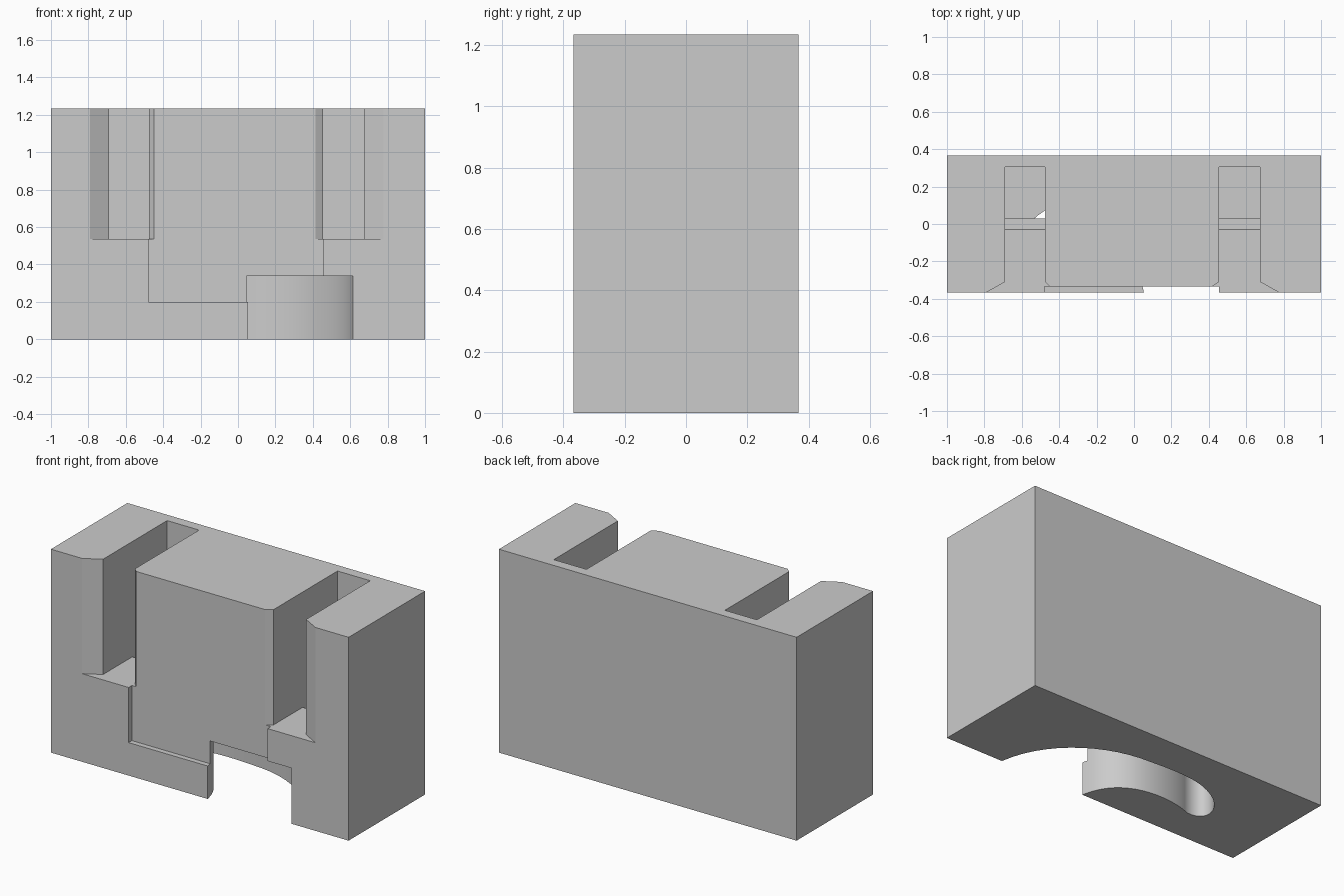
import bpy
import bmesh
from mathutils import Vector
from mathutils.geometry import interpolate_bezier

old = bpy.data.objects.get("Cube")
if old:
    bpy.data.objects.remove(old, do_unlink=True)

grey = bpy.data.materials.new("plain_grey")
grey.use_nodes = True
grey.diffuse_color = (0.6, 0.6, 0.6, 1)
grey.node_tree.nodes["Principled BSDF"].inputs["Base Color"].default_value = grey.diffuse_color

HALF_X, HALF_Y, TOP = 1.0, 0.367, 1.235
FRONT = -0.45   # cutters start ahead of the front face
FLOOR = 0.535   # slot floor height


def prism(name, profile, start, end, axis="z"):
    """Extrude a closed profile along z (x, y points) or x (y, z points)."""
    bm = bmesh.new()
    place = (lambda p: (p[0], p[1], start)) if axis == "z" else (lambda p: (start, p[0], p[1]))
    face = bm.faces.new([bm.verts.new(place(p)) for p in profile])
    new = bmesh.ops.extrude_face_region(bm, geom=[face])["geom"]
    shift = Vector((0, 0, end - start)) if axis == "z" else Vector((end - start, 0, 0))
    bmesh.ops.translate(bm, vec=shift, verts=[g for g in new if isinstance(g, bmesh.types.BMVert)])
    bmesh.ops.recalc_face_normals(bm, faces=bm.faces)
    mesh = bpy.data.meshes.new(name)
    bm.to_mesh(mesh)
    bm.free()
    obj = bpy.data.objects.new(name, mesh)
    bpy.context.collection.objects.link(obj)
    mesh.materials.append(grey)
    return obj


def rect(x0, x1, y0, y1):
    return [(x0, y0), (x1, y0), (x1, y1), (x0, y1)]


def curve(points, steps=14):
    return [p.to_2d() for p in interpolate_bezier(*[Vector(p).to_3d() for p in points], steps)]


block = prism("block", rect(-HALF_X, HALF_X, -HALF_Y, HALF_Y), 0, TOP)
cutters = []

# Shallow recess on the front
cutters.append(prism("recess_cutter", rect(-0.478, 0.455, FRONT, -0.335), 0.2, TOP + 0.1))

# Two upright slots with flared mouths, a ramp and a deeper pocket behind
for side, outer, inner, lip in (("right", -0.69, -0.475, -0.45), ("left", 0.675, 0.455, 0.415)):
    flare = outer + (outer - inner) * 1.2
    mouth_y = -0.31 - abs(flare - outer) * 0.56
    profile = [(outer, 0.305), (inner, 0.305), (inner, -0.31), (lip, -0.335),
               (lip, mouth_y), (flare, mouth_y), (outer, -0.31)]
    cutters.append(prism(side + "_slot_cutter", profile, FLOOR, TOP + 0.1))
    pocket = [(-0.03, FLOOR + 0.05), (-0.03, FLOOR), (0.03, 0.44), (0.03, 0.2),
              (0.305, 0.2), (0.305, FLOOR + 0.05)]
    cutters.append(prism(side + "_pocket_cutter", pocket, outer, inner, "x"))

# Curved channel in the underside, from the front mouth to a rounded end
channel = curve([(0.615, -0.367), (0.57, -0.06), (0.3, 0.13), (0, 0.137)])
channel += curve([(0, 0.137), (-0.15, 0.15), (-0.28, 0.15), (-0.37, 0.12)], 6)[1:]
channel += curve([(-0.37, 0.12), (-0.62, 0.04), (-0.67, -0.17), (-0.5, -0.155)])[1:]
channel += curve([(-0.5, -0.155), (-0.4, -0.11), (-0.22, -0.09), (-0.1, -0.15)])[1:]
channel += curve([(-0.1, -0.15), (0, -0.2), (0.035, -0.28), (0.053, -0.367)])[1:]
channel += [(0.053, FRONT), (0.615, FRONT)]
cutters.append(prism("channel_cutter", channel, -0.1, 0.338))

# Carve the block
bpy.context.view_layer.objects.active = block
for cutter in cutters:
    mod = block.modifiers.new("carve", "BOOLEAN")
    mod.operation = "DIFFERENCE"
    mod.solver = "EXACT"
    mod.object = cutter
    bpy.ops.object.modifier_apply(modifier=mod.name)
    bpy.data.objects.remove(cutter, do_unlink=True)

bpy.ops.object.select_all(action="DESELECT")
block.select_set(True)
bpy.ops.object.shade_smooth_by_angle(angle=0.5)
